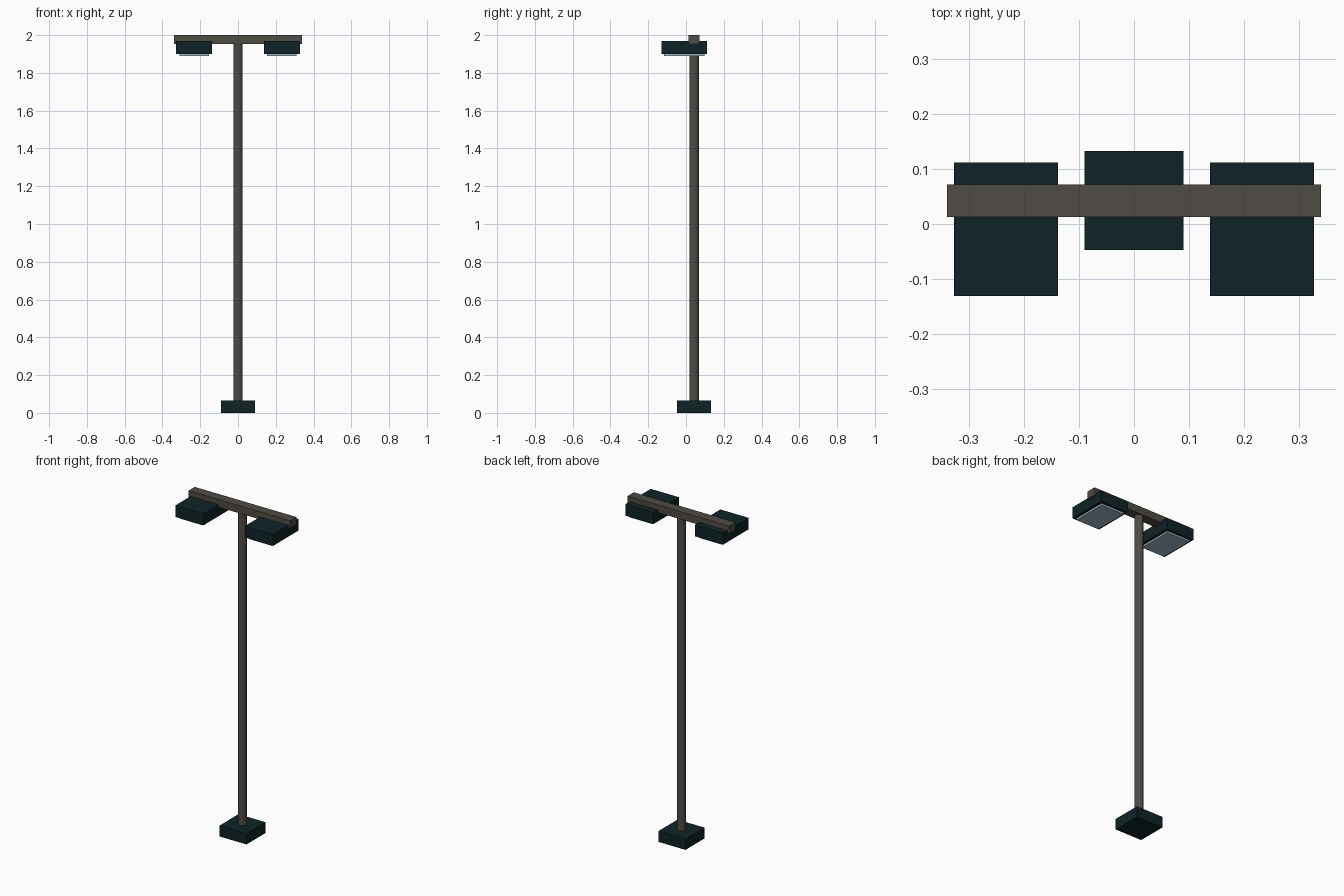
import bpy
import bmesh
from mathutils import Matrix, Vector

if "Cube" in bpy.data.objects:
    bpy.data.objects.remove(bpy.data.objects["Cube"])


def material(name, rgb):
    m = bpy.data.materials.new(name)
    m.diffuse_color = (*rgb, 1.0)
    m.use_nodes = True
    m.node_tree.nodes["Principled BSDF"].inputs["Base Color"].default_value = m.diffuse_color
    return m


DARK = material("dark teal metal", (0.005, 0.017, 0.019))
BROWN = material("brown grey metal", (0.080, 0.070, 0.060))
LENS = material("pale blue glass", (0.34, 0.48, 0.58))


def add_object(name, bm, mat):
    mesh = bpy.data.meshes.new(name)
    bm.to_mesh(mesh)
    bm.free()
    mesh.materials.append(mat)
    ob = bpy.data.objects.new(name, mesh)
    bpy.context.collection.objects.link(ob)
    return ob


def box(name, lo, hi, mat):
    lo, hi = Vector(lo), Vector(hi)
    bm = bmesh.new()
    bmesh.ops.create_cube(bm, size=1, matrix=Matrix.Translation((lo + hi) / 2)
                          @ Matrix.Diagonal((*(hi - lo), 1)))
    return add_object(name, bm, mat)


# Square foot
box("base", (-0.09, -0.047, 0), (0.09, 0.133, 0.066), DARK)

# Round pole from the foot into the crossbar
z0, z1 = 0.06, 1.96
bm = bmesh.new()
bmesh.ops.create_cone(bm, cap_ends=True, segments=12, radius1=0.025, radius2=0.025,
                      depth=z1 - z0, matrix=Matrix.Translation((0, 0.0425, (z0 + z1) / 2)))
add_object("pole", bm, BROWN)

# Crossbar on top
box("crossbar", (-0.34, 0.013, 1.954), (0.34, 0.072, 2.0), BROWN)

# Two lamp heads, each with a glass panel underneath
for side, cx in (("left", -0.2325), ("right", 0.2325)):
    box(side + "_lamp_housing", (cx - 0.0945, -0.131, 1.90),
        (cx + 0.0945, 0.112, 1.969), DARK)
    box(side + "_lamp_glass", (cx - 0.078, -0.116, 1.889),
        (cx + 0.078, 0.097, 1.902), LENS)
